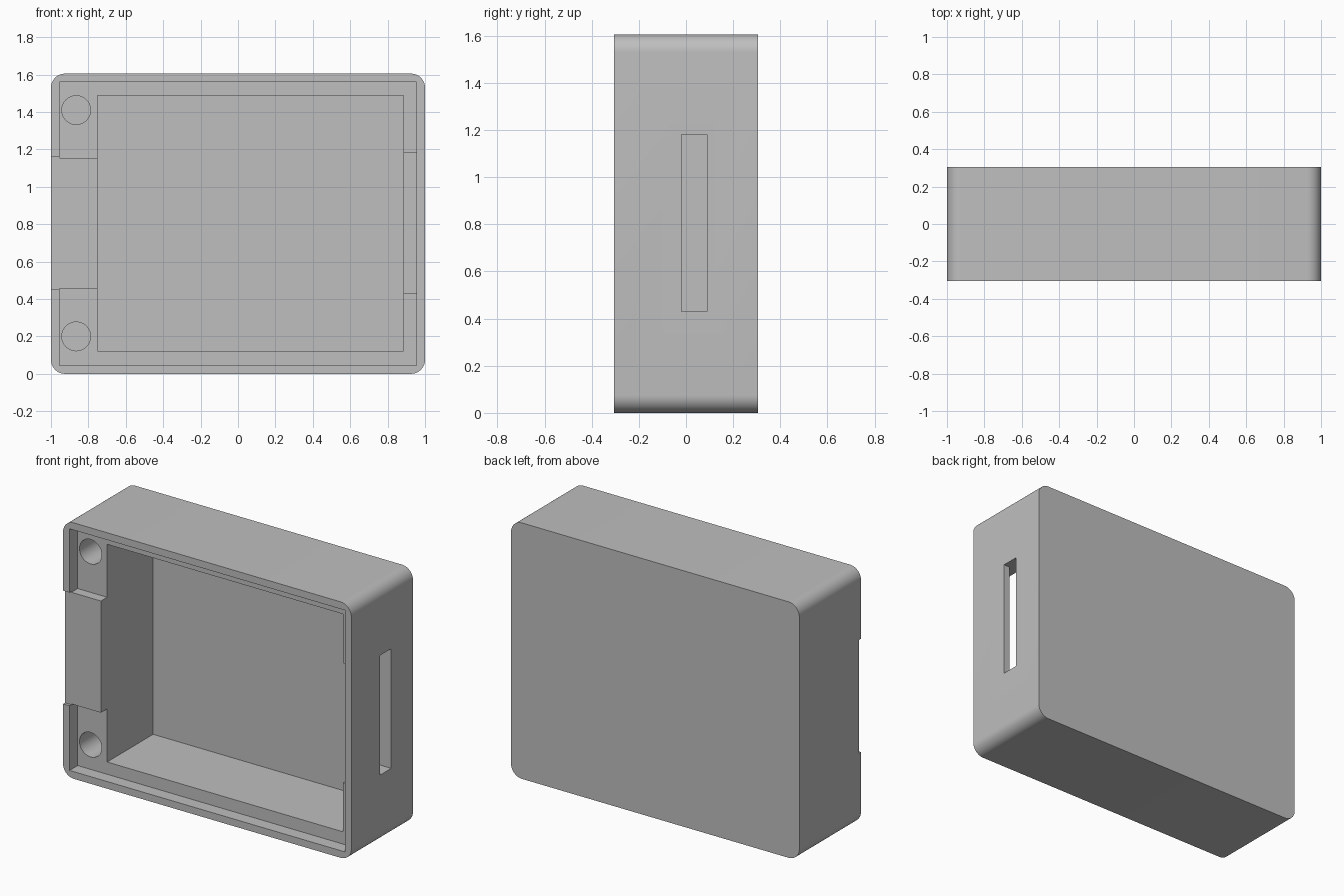
import bpy
import bmesh
import math
from mathutils import Vector

cube = bpy.data.objects.get("Cube")
if cube:
    bpy.data.objects.remove(cube, do_unlink=True)

HALF_DEPTH, HEIGHT = 0.305, 1.605
FRONT = -0.5      # cutters start well in front of the case
FLOOR = 0.23      # inner face of the back wall

grey = bpy.data.materials.new("plain grey")
grey.use_nodes = True
colour = (0.52, 0.52, 0.52, 1)
grey.diffuse_color = colour
grey.node_tree.nodes["Principled BSDF"].inputs["Base Color"].default_value = colour


def prism(name, outline, axis, low, high, radius=0):
    """Extrude an outline along y (points are x, z) or z (points are x, y)."""
    bm = bmesh.new()
    if axis == "y":
        points = [Vector((a, low, b)) for a, b in outline]
        step = Vector((0, high - low, 0))
    else:
        points = [Vector((a, b, low)) for a, b in outline]
        step = Vector((0, 0, high - low))
    base = bm.faces.new([bm.verts.new(p) for p in points])
    ext = bmesh.ops.extrude_face_region(bm, geom=[base])
    moved = [v for v in ext["geom"] if isinstance(v, bmesh.types.BMVert)]
    bmesh.ops.translate(bm, verts=moved, vec=step)
    if radius:
        along = [e for e in bm.edges
                 if abs((e.verts[0].co - e.verts[1].co).normalized().dot(step.normalized())) > 0.99]
        bmesh.ops.bevel(bm, geom=along, offset=radius, segments=10,
                        profile=0.5, affect="EDGES")
    bmesh.ops.recalc_face_normals(bm, faces=bm.faces)
    mesh = bpy.data.meshes.new(name)
    bm.to_mesh(mesh)
    bm.free()
    obj = bpy.data.objects.new(name, mesh)
    bpy.context.collection.objects.link(obj)
    obj.data.materials.append(grey)
    return obj


def rect(x0, x1, z0, z1):
    return [(x0, z0), (x1, z0), (x1, z1), (x0, z1)]


def circle(x, z, r, count=48):
    return [(x + r * math.cos(math.tau * i / count), z + r * math.sin(math.tau * i / count))
            for i in range(count)]


# Outer shell with rounded long edges
case = prism("case", rect(-1, 1, 0, HEIGHT), "y", -HALF_DEPTH, HALF_DEPTH, radius=0.075)

# Stepped lid recess that leaves the raised tab on the right side
lid_outline = [(-0.955, 0.045), (0.955, 0.045), (0.955, 1.56), (-0.955, 1.56),
               (-0.955, 1.155), (-0.7, 1.155), (-0.7, 0.455), (-0.955, 0.455)]
# Side slot, open to the front behind the outer wall
slot_outline = [(0.8, FRONT), (0.955, FRONT), (0.955, -0.02),
                (1.1, -0.02), (1.1, 0.09), (0.8, 0.09)]

cutters = [
    prism("main_cavity", rect(-0.75, 0.885, 0.122, 1.487), "y", FRONT, FLOOR),
    prism("lid_recess", lid_outline, "y", FRONT, -0.225),
    prism("tab_notch", rect(-1.1, -0.7, 0.45, 1.16), "y", FRONT, -0.287),
    prism("side_slot", slot_outline, "z", 0.43, 1.18),
]
for z in (0.2, 1.41):
    cutters.append(prism("screw_hole", circle(-0.865, z, 0.077), "y", FRONT, FLOOR - 0.01))

# Cut every opening, then discard the cutters
bpy.ops.object.select_all(action="DESELECT")
bpy.context.view_layer.objects.active = case
case.select_set(True)
for cutter in cutters:
    cutter.hide_render = True
    cut = case.modifiers.new(cutter.name, "BOOLEAN")
    cut.operation = "DIFFERENCE"
    cut.solver = "EXACT"
    cut.object = cutter
    bpy.ops.object.modifier_apply(modifier=cut.name)
    bpy.data.objects.remove(cutter, do_unlink=True)

bpy.ops.object.shade_smooth_by_angle(angle=math.radians(30))
